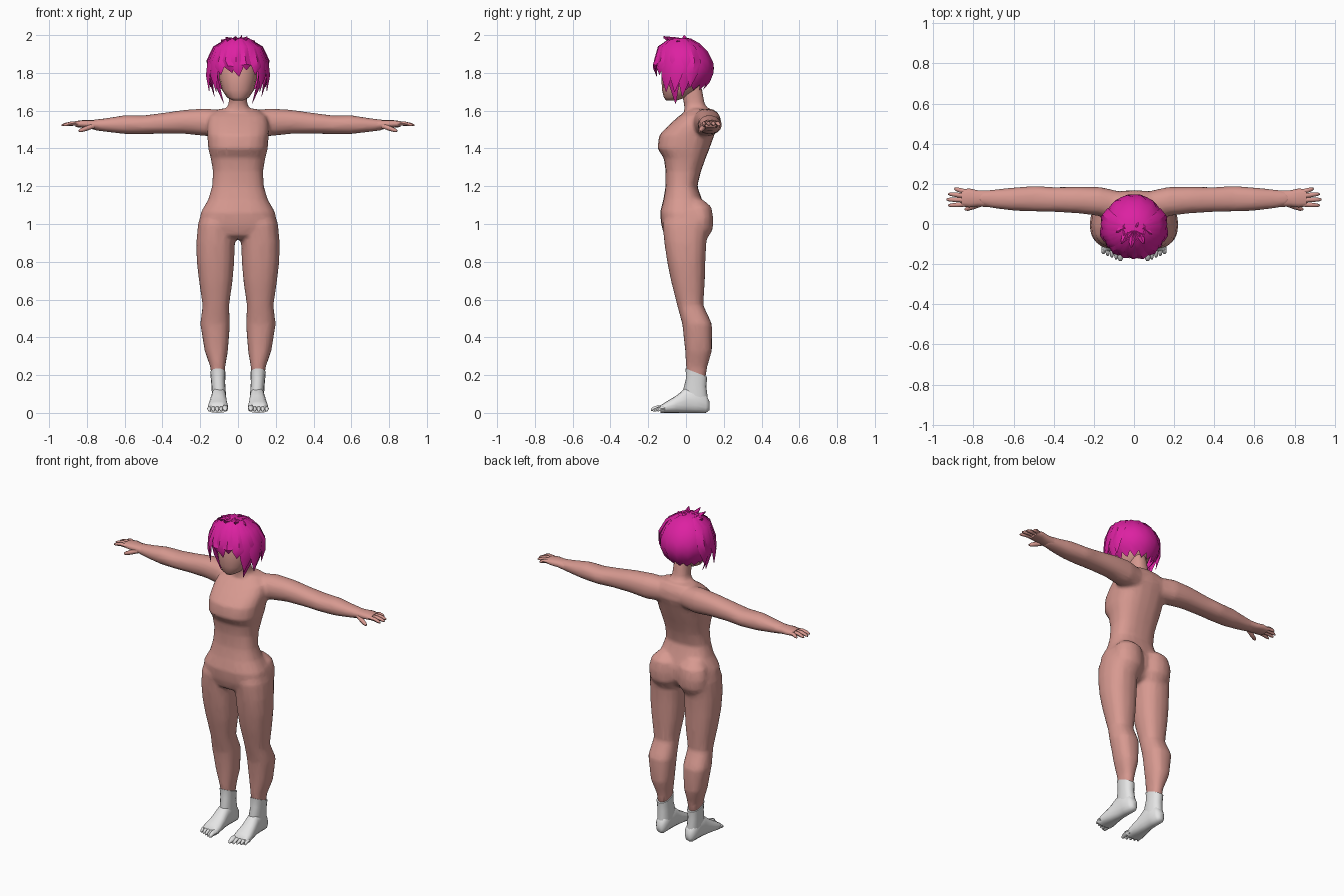
import bpy, bmesh
from math import sin, cos, pi, radians, acos
from mathutils import Vector

if "Cube" in bpy.data.objects:
    bpy.data.objects.remove(bpy.data.objects["Cube"])


def material(name, rgb):
    m = bpy.data.materials.new(name)
    m.use_nodes = True
    m.diffuse_color = (*rgb, 1)
    bsdf = m.node_tree.nodes["Principled BSDF"]
    bsdf.inputs["Base Color"].default_value = (*rgb, 1)
    bsdf.inputs["Roughness"].default_value = 0.8
    return m


skin = material("skin", (0.68, 0.32, 0.28))
magenta = material("magenta_hair", (0.72, 0.015, 0.36))
white = material("white_sock", (0.78, 0.78, 0.78))


def skin_rings(bm, rings):
    """Bridge rings of points and cap both ends."""
    rows = [[bm.verts.new(p) for p in ring] for ring in rings]
    n = len(rows[0])
    for a, b in zip(rows, rows[1:]):
        for i in range(n):
            j = (i + 1) % n
            bm.faces.new((a[i], a[j], b[j], b[i]))
    bm.faces.new(rows[0])
    bm.faces.new(rows[-1])


def loft(bm, axis, sections, sides=16, power=0.85, side=1, tilt=0):
    """Sections are (position on axis, low a, high a, low b, high b)."""
    order = {"x": (2, 0, 1), "y": (0, 2, 1), "z": (0, 1, 2)}[axis]
    rings = []
    for t, a0, a1, b0, b1 in sections:
        ring = []
        for i in range(sides):
            c, s = cos(2 * pi * i / sides), sin(2 * pi * i / sides)
            c = abs(c) ** power * (1 if c > 0 else -1)
            s = abs(s) ** power * (1 if s > 0 else -1)
            local = ((a0 + a1 + (a1 - a0) * c) / 2,
                     (b0 + b1 + (b1 - b0) * s) / 2, t)
            p = Vector([local[k] for k in order])
            p.z -= tilt * s
            p.x *= side
            ring.append(p)
        rings.append(ring)
    skin_rings(bm, rings)


def finish(name, bm, mat, angle=60):
    bmesh.ops.recalc_face_normals(bm, faces=bm.faces)
    mesh = bpy.data.meshes.new(name)
    bm.to_mesh(mesh)
    bm.free()
    mesh.materials.append(mat)
    ob = bpy.data.objects.new(name, mesh)
    bpy.context.collection.objects.link(ob)
    bpy.ops.object.select_all(action="DESELECT")
    ob.select_set(True)
    bpy.context.view_layer.objects.active = ob
    bpy.ops.object.shade_smooth_by_angle(angle=radians(angle))
    return ob


def digit(bm, start, end, r, side, mid_lift=0.0):
    """Tapered finger or toe between two points."""
    a, b = Vector(start), Vector(end)
    d = (b - a).normalized()
    u = d.cross(Vector((0, 0, 1))).normalized()
    v = d.cross(u)
    rings = []
    for t, k in ((0, 1), (0.5, 1), (0.85, 0.8), (1, 0.4)):
        c = a.lerp(b, t) + Vector((0, 0, mid_lift * sin(pi * t)))
        ring = [c + r * k * (u * cos(pi * i / 3) + v * sin(pi * i / 3)) for i in range(6)]
        rings.append([Vector((p.x * side, p.y, p.z)) for p in ring])
    skin_rings(bm, rings)


# Body: torso, neck, arms and legs fused into one skin
body = bmesh.new()
torso = [(1.61, .1, .02, .14), (1.57, .155, -.04, .165), (1.52, .165, -.095, .17),
         (1.47, .163, -.142, .15), (1.4, .158, -.152, .125), (1.35, .145, -.118, .105),
         (1.28, .133, -.108, .08), (1.2, .137, -.108, .06), (1.13, .158, -.12, .085),
         (1.06, .198, -.138, .11), (.99, .205, -.13, .11), (.94, .13, -.115, .08),
         (.92, .06, -.08, .05)]
loft(body, "z", [(z, -w, w, f, b) for z, w, f, b in torso], 20, 0.8)
neck = [(1.54, .1, .0, .14), (1.6, .07, -.01, .125), (1.635, .05, -.01, .1), (1.74, .046, -.04, .08)]
loft(body, "z", [(z, -w, w, f, b) for z, w, f, b in neck])
arm = [(.06, .03, .16, 1.47, 1.6), (.17, .04, .185, 1.465, 1.612), (.28, .053, .186, 1.477, 1.605),
       (.4, .06, .184, 1.478, 1.588), (.5, .062, .19, 1.475, 1.575), (.6, .066, .182, 1.476, 1.576),
       (.7, .078, .172, 1.488, 1.56), (.77, .09, .165, 1.497, 1.552)]
leg = [(1.07, .02, .19, -.1, .1), (1.0, .012, .212, -.125, .125), (.9, .016, .221, -.115, .108),
       (.8, .02, .219, -.1, .103), (.7, .028, .207, -.08, .1), (.57, .047, .188, -.047, .092),
       (.47, .042, .2, -.02, .138), (.33, .053, .177, -.005, .138), (.24, .068, .146, .0, .112),
       (.18, .072, .14, .005, .104)]
glute = [(1.13, .06, .14, .0, .09), (1.09, .015, .18, .0, .135), (1.03, .008, .195, .0, .145),
         (.97, .01, .19, .0, .142), (.92, .03, .17, .0, .11)]
for s in (1, -1):
    loft(body, "x", arm, side=s, power=0.9)
    loft(body, "z", leg, side=s)
    loft(body, "z", glute, side=s, power=1)
body = finish("body", body, skin)
fuse = body.modifiers.new("fuse", "REMESH")
fuse.mode = "VOXEL"
fuse.voxel_size = 0.011
fuse.use_smooth_shade = True
soften = body.modifiers.new("soften", "SMOOTH")
soften.factor = 0.5
soften.iterations = 5
reduce = body.modifiers.new("reduce", "DECIMATE")
reduce.ratio = 0.25

# Head
head = bmesh.new()
skull = [(1.653, .025, -.105, -.05), (1.67, .058, -.117, .0), (1.71, .085, -.127, .06),
         (1.77, .1, -.13, .1), (1.86, .105, -.118, .12), (1.94, .07, -.07, .08)]
loft(head, "z", [(z, -w, w, f, b) for z, w, f, b in skull], power=0.95)
finish("head", head, skin)

# Hands with four fingers and a thumb
palm = [(.73, .085, .168, 1.495, 1.552), (.78, .087, .168, 1.503, 1.55),
        (.82, .083, .177, 1.51, 1.55), (.86, .088, .172, 1.513, 1.545)]
tips = [(.925, .092), (.934, .122), (.925, .15), (.895, .176)]
for s, label in ((1, "left"), (-1, "right")):
    hand = bmesh.new()
    loft(hand, "x", palm, 12, side=s)
    for i, (x, y) in enumerate(tips):
        digit(hand, (.84, .098 + .021 * i, 1.53), (x, y, 1.522), .0115, s, .006)
    digit(hand, (.765, .1, 1.52), (.842, .072, 1.492), .014, s)
    finish(label + "_hand", hand, skin)

# Socks with separate toes
cuff = [(.213, .066, .147, -.002, .112), (.16, .068, .142, .0, .108),
        (.1, .064, .138, -.015, .115), (.05, .066, .135, -.01, .115)]
foot = [(.125, .082, .118, .015, .06), (.105, .066, .135, .0, .1), (.05, .064, .139, .0, .14),
        (0, .062, .143, .0, .135), (-.05, .057, .152, .0, .092), (-.1, .052, .16, .0, .062),
        (-.135, .053, .16, .0, .04)]
for s, label in ((1, "left"), (-1, "right")):
    sock = bmesh.new()
    loft(sock, "z", cuff, side=s, tilt=.022)
    loft(sock, "y", foot, side=s)
    for i in range(5):
        x, r = .068 + .021 * i, .016 if i == 0 else .011
        digit(sock, (x, -.11, .022), (x, -.185 + .009 * i, r), r, s, .008)
    finish(label + "_sock", sock, white)


# Hair shell: angle 0 is the front, positive towards +x
def shell(angle, phi, grow=1.0):
    r = sin(phi)
    lean = -.03 * max(cos(phi), 0)
    return Vector((.152 * r * sin(angle), lean - .15 * r * cos(angle),
                   1.835 + .155 * cos(phi))) * 1 if grow == 1 else \
        Vector((.152 * r * sin(angle) * grow, lean - .15 * r * cos(angle) * grow,
                1.835 + .155 * cos(phi) * grow))


hair = bmesh.new()
count, steps = 28, 7
rows = []
for k in range(1, steps + 1):
    row = []
    for i in range(count):
        a = 2 * pi * i / count
        away = min(a, 2 * pi - a)
        blend = min(max((away - .75) / .6, 0), 1)
        rim = 1.86 + (1.735 - 1.86) * blend - (.025 if i % 2 else 0)
        phi = acos((rim - 1.835) / .155) * k / steps
        row.append(hair.verts.new(shell(a, phi, 1.02 if i % 2 else .985)))
    rows.append(row)
crown = hair.verts.new((0, -.03, 1.985))
for i in range(count):
    j = (i + 1) % count
    hair.faces.new((crown, rows[0][i], rows[0][j]))
    for low, high in zip(rows[1:], rows):
        hair.faces.new((high[i], low[i], low[j], high[j]))
finish("hair_cap", hair, magenta, 40)


def lock(bm, degrees, tip, width, side=1):
    """Flat tapered strand lying on the shell and ending in a point."""
    a = radians(degrees)
    along = Vector((cos(a), sin(a), 0))
    out = Vector((sin(a), -cos(a), .3)).normalized()
    path = [shell(a, radians(p), 1.01) for p in (20, 50, 80)]
    last = Vector(tip)
    path += [path[-1].lerp(last, .5) + out * .01, last]
    rings = []
    for c, k in zip(path, (.35, .9, 1, .75, .04)):
        w, d = along * width * k, out * .016 * k
        rings.append([Vector((p.x * side, p.y, p.z)) for p in (c + w, c + d, c - w, c - d)])
    skin_rings(bm, rings)


# Fringe and side locks
locks = bmesh.new()
lock(locks, -4, (.005, -.155, 1.78), .04)
lock(locks, 14, (.045, -.16, 1.815), .035)
lock(locks, -24, (-.03, -.158, 1.8), .04)
sides = [(38, (.09, -.14, 1.79), .04), (55, (.115, -.105, 1.7), .045), (66, (.075, -.055, 1.637), .045),
         (75, (.153, -.06, 1.7), .045), (92, (.125, -.02, 1.675), .045), (108, (.145, .02, 1.72), .04)]
for s in (1, -1):
    for degrees, tip, width in sides:
        lock(locks, degrees, tip, width, s)
# Short tufts around the crown
for x, y, z in ((-.065, -.1, 1.99), (-.015, -.12, 1.995), (.05, -.1, 1.993), (.09, -.05, 1.97),
                (-.09, -.04, 1.975), (.02, -.01, 2.0)):
    base, tip = Vector((x * .5, y * .4, 1.965)), Vector((x, y, z))
    across = Vector((-y, x, 0)).normalized() * .03
    drop = Vector((0, 0, -.035))
    skin_rings(locks, [[base + across, base - drop * .6, base - across, base + drop],
                       [tip + across * .05, tip, tip - across * .05, tip + drop * .3]])
finish("hair_locks", locks, magenta, 40)
